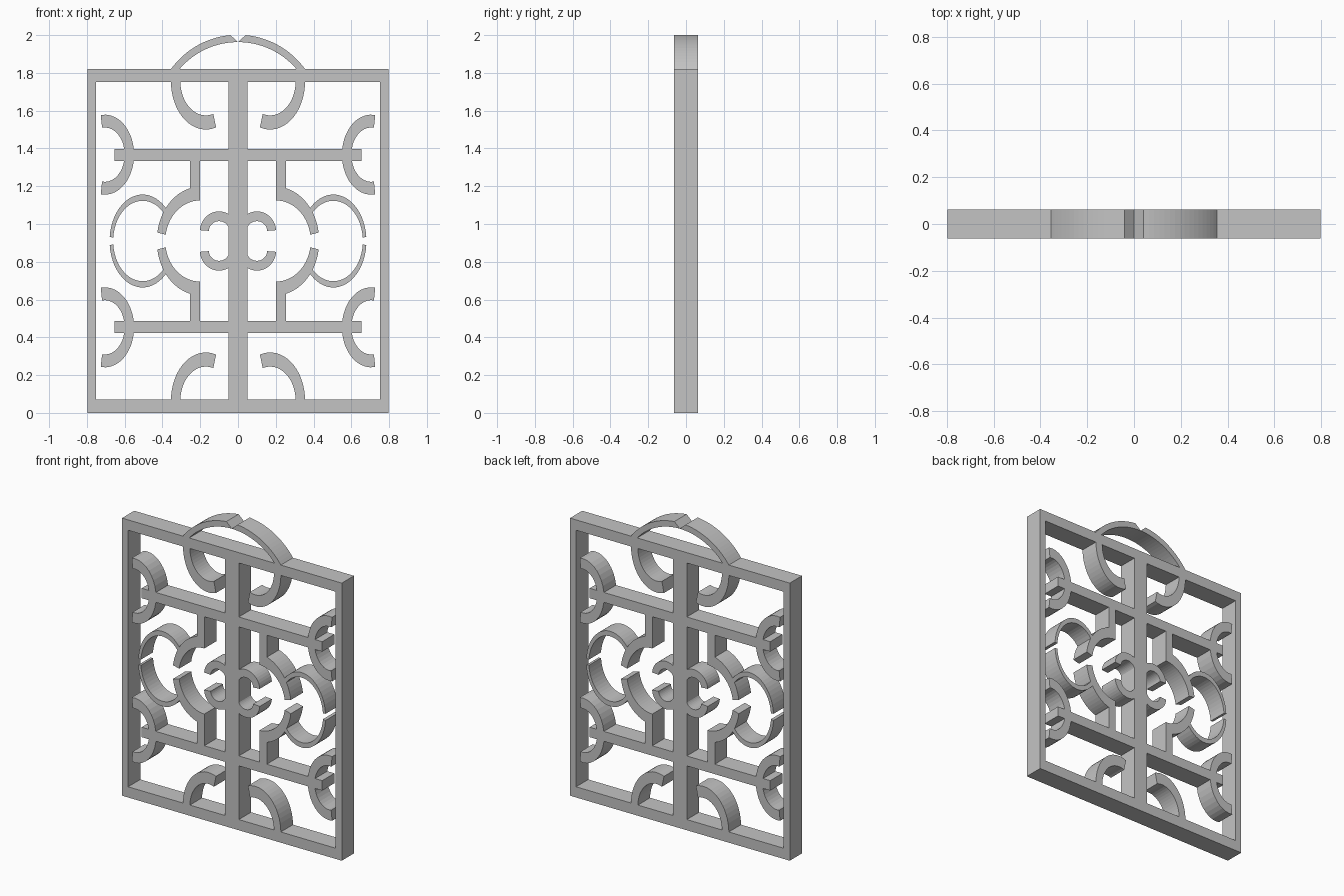
import bpy, bmesh, math

if "Cube" in bpy.data.objects:
    bpy.data.objects.remove(bpy.data.objects["Cube"])

D = 0.063          # half depth
H = 1.82           # frame height (pattern mirrors about H/2)
mat = bpy.data.materials.new("plain grey")
mat.diffuse_color = (0.55, 0.55, 0.55, 1)
mat.use_nodes = True
mat.node_tree.nodes["Principled BSDF"].inputs["Base Color"].default_value = mat.diffuse_color


def strip(name, outer, inner, mirror_x=True, flip_z=False):
    """Solid band between two matching (x, z) lines, extruded in depth."""
    if flip_z:
        outer = [(x, H - z) for x, z in outer]
        inner = [(x, H - z) for x, z in inner]
    bm = bmesh.new()
    rings = []
    for (ox, oz), (ix, iz) in zip(outer, inner):
        rings.append([bm.verts.new(p) for p in
                      ((ox, -D, oz), (ix, -D, iz), (ix, D, iz), (ox, D, oz))])
    for a, b in zip(rings, rings[1:]):
        for k in range(4):
            j = (k + 1) % 4
            bm.faces.new((a[k], a[j], b[j], b[k]))
    bm.faces.new(rings[0])
    bm.faces.new(rings[-1])
    bmesh.ops.recalc_face_normals(bm, faces=bm.faces)
    me = bpy.data.meshes.new(name)
    bm.to_mesh(me)
    bm.free()
    me.materials.append(mat)
    ob = bpy.data.objects.new(name, me)
    bpy.context.collection.objects.link(ob)
    if mirror_x:
        m = ob.modifiers.new("mirror", 'MIRROR')
        m.use_mirror_merge = False
    return ob


def bar(name, x0, x1, z0, z1, mirror_x=True, flip_z=False):
    return strip(name, [(x0, z1), (x1, z1)], [(x0, z0), (x1, z0)], mirror_x, flip_z)


def ellipse(cx, cz, a, b, t0, t1, n):
    ts = [math.radians(t0 + (t1 - t0) * i / n) for i in range(n + 1)]
    return [(cx + a * math.cos(t), cz + b * math.sin(t)) for t in ts]


def scroll(name, c, ro, ri, t0, t1, n=16, flip_z=False):
    return strip(name, ellipse(*c, *ro, t0, t1, n), ellipse(*c, *ri, t0, t1, n), True, flip_z)


# outer frame and centre post
bar("top_rail", -0.797, 0.797, 1.752, H, False)
bar("bottom_rail", -0.797, 0.797, 0, 0.07, False)
bar("side_stile", -0.797, -0.753, 0.07, 1.752)
bar("centre_post", -0.05, 0.05, 0.07, 1.752, False)

# crest arch on top, notched in the middle
n = 16
outer, inner = [], []
a0, a1 = math.asin(0.355 / 0.4377), math.asin(0.04 / 0.4377)
b0 = math.asin(0.31 / 0.407)
for i in range(n + 1):
    a = a0 + (a1 - a0) * i / n
    b = b0 * (1 - i / n)
    outer.append((-0.4377 * math.sin(a), 1.564 + 0.4377 * math.cos(a)))
    inner.append((-0.407 * math.sin(b), 1.556 + 0.407 * math.cos(b)))
strip("crest_arch", outer, inner)

# parts repeated in the upper and lower halves
for half, f in (("upper", False), ("lower", True)):
    bar(half + "_crossbar", -0.655, -0.05, 1.333, 1.398, True, f)
    bar(half + "_drop_bar", -0.253, -0.2, 1.125, 1.333, True, f)
    scroll(half + "_rail_hook", (-0.17, 1.755), (0.185, 0.255), (0.135, 0.18), 180, 287, flip_z=f)
    scroll(half + "_side_scroll", (-0.705, 1.367), (0.155, 0.212), (0.105, 0.144), -98, 98, 20, f)
    scroll(half + "_large_scroll", (-0.2, 0.91), (0.23, 0.287), (0.185, 0.215), 90, 171, flip_z=f)
    scroll(half + "_thin_loop", (-0.505, 0.91), (0.175, 0.246), (0.156, 0.213), 40, 175, 20, f)
    scroll(half + "_small_scroll", (-0.1, 0.96), (0.102, 0.107), (0.055, 0.055), 24, 176, flip_z=f)
